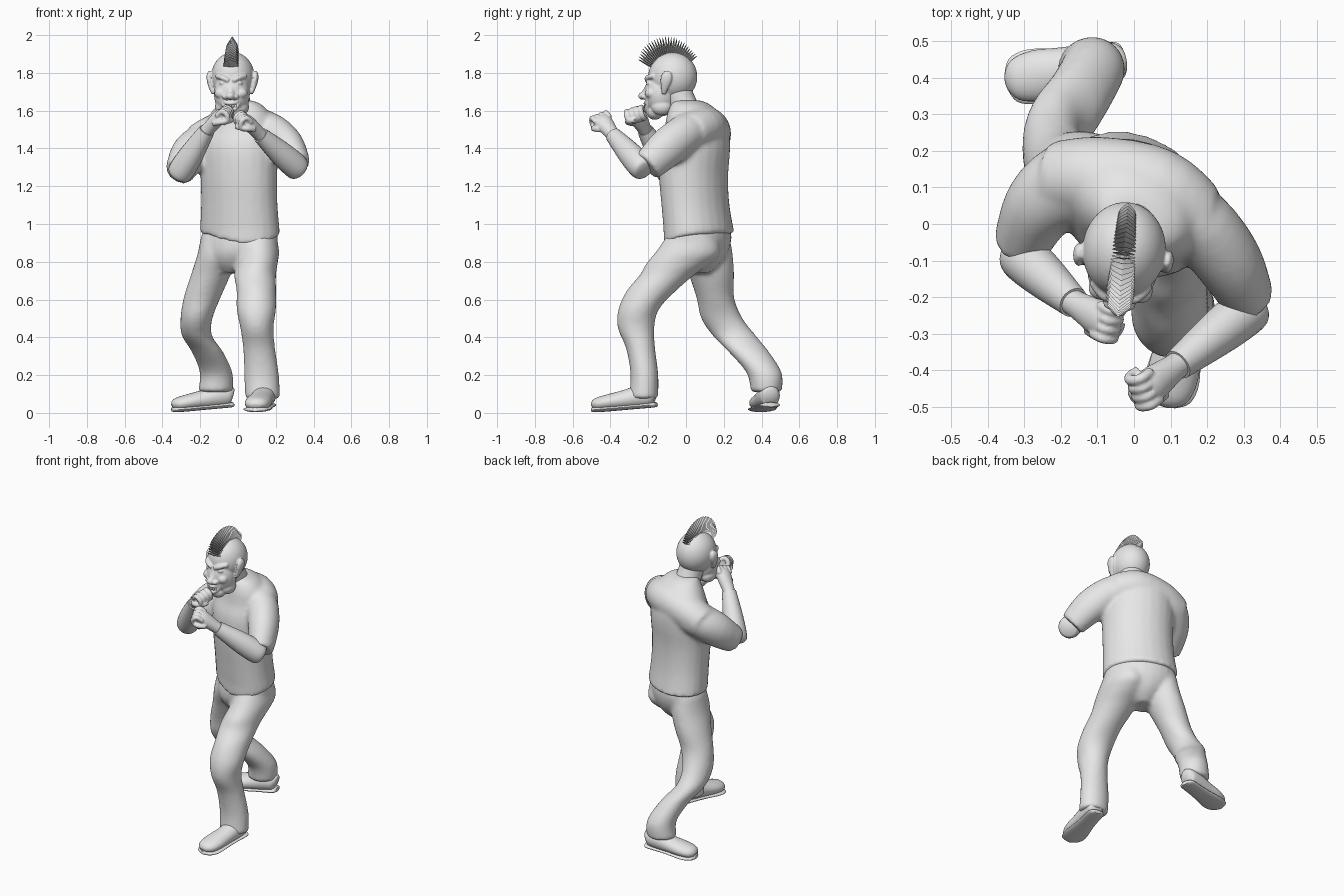
import bpy, bmesh, math
from mathutils import Vector, Matrix

cube = bpy.data.objects.get("Cube")
if cube:
    bpy.data.objects.remove(cube, do_unlink=True)

X, Y, Z = Vector((1, 0, 0)), Vector((0, 1, 0)), Vector((0, 0, 1))

grey = bpy.data.materials.new("plain grey")
grey.use_nodes = True
grey.diffuse_color = (.8, .8, .8, 1)
grey.node_tree.nodes["Principled BSDF"].inputs["Base Color"].default_value = (.8, .8, .8, 1)


def spline(points, steps):
    """Catmull-Rom interpolation through sections of any length."""
    pts = [points[0]] + list(points) + [points[-1]]
    out = []
    for a, b, c, d in zip(pts, pts[1:], pts[2:], pts[3:]):
        for k in range(steps):
            t = k / steps
            out.append([q + t / 2 * (r - p + t * (2 * p - 5 * q + 4 * r - s + t * (3 * (q - r) + s - p)))
                        for p, q, r, s in zip(a, b, c, d)])
    return out + [list(points[-1])]


def tube(bm, sections, side=X, flat=False, turn=0, n=24, steps=4, dip=0):
    """Loft ellipses (x, y, z, side radius, other radius); flat keeps rings level, turn twists them."""
    secs = spline(sections, steps)
    spin = Matrix.Rotation(math.radians(turn), 3, "Z")
    loops = []
    for i, (x, y, z, r1, r2) in enumerate(secs):
        u, v = spin @ X, spin @ Y
        if not flat:
            t = (Vector(secs[min(i + 1, len(secs) - 1)][:3]) - Vector(secs[max(i - 1, 0)][:3])).normalized()
            v = t.cross(side).normalized()
            u = v.cross(t)
        loop = []
        for k in range(n):
            a = math.tau * k / n
            p = Vector((x, y, z)) + u * r1 * math.cos(a) + v * r2 * math.sin(a)
            if i == 0:
                p.z -= dip * max(0, (y - p.y) / r1) ** 2
            loop.append(bm.verts.new(p))
        loops.append(loop)
    for a, b in zip(loops, loops[1:]):
        for k in range(n):
            bm.faces.new((a[k], a[(k + 1) % n], b[(k + 1) % n], b[k]))
    bm.faces.new(loops[0][::-1])
    bm.faces.new(loops[-1])


def ball(bm, centre, radii):
    bmesh.ops.create_icosphere(bm, subdivisions=4, radius=1,
                               matrix=Matrix.Translation(centre) @ Matrix.Diagonal((*radii, 1)))


def finish(name, bm, voxel=0, relax=3, smooth=True, place=None):
    """Make the object; with a voxel size its overlapping pieces are fused."""
    bmesh.ops.recalc_face_normals(bm, faces=bm.faces[:])
    mesh = bpy.data.meshes.new(name)
    bm.to_mesh(mesh)
    bm.free()
    mesh.materials.append(grey)
    for f in mesh.polygons:
        f.use_smooth = smooth
    if smooth:
        mesh.set_sharp_from_angle(angle=math.radians(50))
    obj = bpy.data.objects.new(name, mesh)
    bpy.context.collection.objects.link(obj)
    if place:
        obj.matrix_world = place
    if voxel:
        fuse = obj.modifiers.new("fuse", "REMESH")
        fuse.mode, fuse.voxel_size, fuse.use_smooth_shade = "VOXEL", voxel, True
        soften = obj.modifiers.new("soften", "SMOOTH")
        soften.factor, soften.iterations = .5, relax


# Trousers: hips and both legs fused together
bm = bmesh.new()
tube(bm, [(.01, .07, 1, .2, .145), (.01, .065, .92, .217, .157), (0, .06, .85, .19, .15),
          (-.01, .06, .79, .12, .12), (-.02, .06, .74, .05, .07)], flat=True, turn=-32)
tube(bm, [(.105, .03, .94, .1, .13), (.11, .01, .85, .108, .172), (.1, -.04, .79, .11, .172),
          (.09, -.1, .73, .112, .145), (.097, -.18, .65, .105, .132), (.097, -.25, .55, .105, .108),
          (.1, -.265, .45, .088, .097), (.112, -.24, .34, .085, .077), (.125, -.22, .2, .092, .074),
          (.13, -.225, .075, .093, .078)], flat=True)
tube(bm, [(-.1, .11, .94, .095, .12), (-.11, .11, .84, .105, .138), (-.145, .135, .73, .105, .12),
          (-.19, .155, .61, .098, .1), (-.22, .19, .5, .085, .11), (-.218, .255, .41, .08, .115),
          (-.16, .335, .32, .083, .107), (-.115, .415, .21, .087, .093), (-.12, .425, .11, .093, .083)], flat=True)
finish("trousers", bm, .012, 9)

# Shirt: torso, shoulder girdle and both half sleeves
bm = bmesh.new()
tube(bm, [(.01, .07, .95, .228, .169), (.007, .05, 1.1, .216, .165), (.005, .04, 1.25, .215, .17),
          (.005, .045, 1.4, .218, .177), (.005, .055, 1.5, .204, .156), (.01, .042, 1.575, .175, .13),
          (.01, .025, 1.63, .127, .098), (-.005, .005, 1.655, .08, .068)], flat=True, turn=-32, dip=.09)
tube(bm, [(-.22, .125, 1.43, .095, .1), (-.1, .125, 1.48, .11, .115), (.06, .09, 1.515, .11, .12),
          (.17, .02, 1.49, .1, .1)], side=Z)
tube(bm, [(.1, .04, 1.5, .11, .11), (.185, -.01, 1.475, .105, .1), (.26, -.105, 1.4, .105, .093),
          (.312, -.205, 1.305, .085, .073)], side=Z)
tube(bm, [(-.08, .11, 1.47, .11, .12), (-.17, .11, 1.435, .105, .12), (-.255, .05, 1.37, .105, .102),
          (-.31, -.06, 1.275, .082, .077)], side=Z)
finish("shirt", bm, .012, 9)

# Neck
bm = bmesh.new()
tube(bm, [(0, .02, 1.56, .085, .08), (-.01, -.02, 1.64, .075, .075), (-.02, -.06, 1.73, .078, .08)])
finish("neck", bm)


# Forearms and fists
def arm(name, elbow, wrist, fist):
    elbow, wrist, fist = Vector(elbow), Vector(wrist), Vector(fist)
    bm = bmesh.new()
    mid = elbow.lerp(wrist, .4)
    start = elbow - (wrist - elbow) * .1
    tube(bm, [(*start, .05, .05), (*elbow, .068, .066), (*mid, .066, .062), (*wrist, .043, .043)], side=Z)
    finish(name + "_forearm", bm)

    d = (fist - wrist).normalized()
    s = (Y - d * Y.dot(d)).normalized()
    c = d.cross(s)
    if c.z > 0:
        c = -c
    bm = bmesh.new()
    tube(bm, [(*(wrist - d * .03), .036, .036), (*(wrist + d * .02), .038, .036),
              (*fist, .05, .038), (*(fist + d * .035), .046, .03)], side=s)
    # Four curled fingers
    for k in range(4):
        o = fist + s * (k - 1.5) * .027
        curl = [(.01, -.014), (.05, -.012), (.058, .02), (.035, .042), (.005, .036)]
        tube(bm, [(*(o + d * a + c * b), .0145, .0145) for a, b in curl], side=s, n=12)
    # Thumb folded over the fingers
    thumb = [(-.03, -.045, .0), (.01, -.055, .025), (.035, -.03, .05), (.035, .0, .056)]
    tube(bm, [(*(fist + d * a + s * b + c * e), .015, .015) for a, b, e in thumb], side=d, n=12)
    finish(name + "_fist", bm, .005, 2)


arm("left", (.31, -.235, 1.3), (.12, -.385, 1.47), (.055, -.435, 1.535))
arm("right", (-.305, -.09, 1.275), (-.165, -.215, 1.495), (-.1, -.255, 1.565))


# Shoes: rounded uppers on flat soles
def shoe(name, heel, toe):
    heel, toe = Vector((*heel, 0)), Vector((*toe, 0))
    run = toe - heel
    side = run.cross(Z).normalized()

    def build(part, rows):
        bm = bmesh.new()
        secs = []
        for t, width, mid, half in rows:
            p = heel + run * t
            secs.append((p.x, p.y, mid + .03 * (1 - t), width, half))
        tube(bm, secs, side=side)
        finish(name + part, bm)

    build("_shoe", [(.02, .035, .06, .04), (.08, .052, .065, .055), (.25, .06, .065, .06), (.5, .064, .055, .05),
                    (.75, .07, .048, .042), (.92, .056, .042, .034), (.985, .025, .033, .015)])
    build("_sole", [(0, .03, .014, .012), (.06, .052, .014, .014), (.3, .056, .014, .014), (.5, .062, .014, .014),
                    (.78, .075, .014, .014), (.94, .06, .016, .014), (1, .022, .018, .01)])


shoe("left", (.155, -.155), (.09, -.5))
shoe("right", (-.025, .45), (-.35, .39))

# Head with jaw, brow, nose, cheeks, lips and ears, turned slightly aside
place = Matrix.Translation((-.028, -.08, 1.75)) @ Matrix.Rotation(math.radians(-5), 4, "Z")
bm = bmesh.new()
ball(bm, (0, .01, .03), (.114, .13, .13))
ball(bm, (0, -.05, -.06), (.095, .09, .12))
ball(bm, (0, -.085, -.155), (.055, .045, .043))
tube(bm, [(0, -.1, .02, .016, .014), (0, -.126, -.03, .018, .014), (0, -.145, -.065, .022, .016)], n=12)
ball(bm, (0, -.15, -.072), (.024, .024, .02))
for s in (-1, 1):
    ball(bm, (s * .026, -.138, -.076), (.019, .018, .015))
    ball(bm, (s * .052, -.1, -.058), (.036, .033, .03))
    ball(bm, (s * .05, -.045, -.13), (.04, .055, .045))
    ball(bm, (s * .042, -.108, -.004), (.022, .02, .012))
    tube(bm, [(s * .01, -.124, .008, .012, .013), (s * .045, -.12, .025, .014, .014),
              (s * .08, -.085, .034, .012, .01)], side=Z, n=12)
    # Ear shell, leaning back
    tube(bm, [(s * .1, -.028, -.06, .01, .012), (s * .112, -.024, -.03, .012, .02), (s * .122, -.016, .01, .014, .03),
              (s * .124, -.01, .04, .013, .027), (s * .118, -.01, .06, .008, .014)], n=16)
for drop in (.112, .15):
    tube(bm, [(-.055, -.105, -.09, .007, .007), (-.03, -.126, -.02 - drop * .75, .01, .01), (0, -.136, -drop, .01, .01),
              (.03, -.126, -.02 - drop * .75, .01, .01), (.055, -.105, -.09, .007, .007)], side=Z, n=12)
finish("head", bm, .005, 4, place=place)

# Teeth between the lips
bm = bmesh.new()
for k in range(-2, 3):
    ball(bm, (k * .013, -.137 + abs(k) * .003, -.126), (.0065, .006, .01))
finish("teeth", bm, place=place)

# Mohawk: a fan of flat-sided pointed blades
bm = bmesh.new()
blades = 28
hub = Vector((0, -.005, .035))
for k in range(blades):
    t = k / (blades - 1)
    a = math.radians(153 - 117 * t)
    out = Vector((0, math.cos(a), math.sin(a)))
    tip = .177 + .033 * math.sin(math.pi * min(1, t + .12))
    width = .039 - .013 * t
    secs = [(*(hub + out * r), w, h) for r, w, h in
            ((.1, width, .007), (.13, width, .007), (.13 + (tip - .13) * .5, width * .8, .005), (tip, .001, .001))]
    tube(bm, secs, side=X, n=4, steps=1)
finish("mohawk", bm, smooth=False, place=place)
